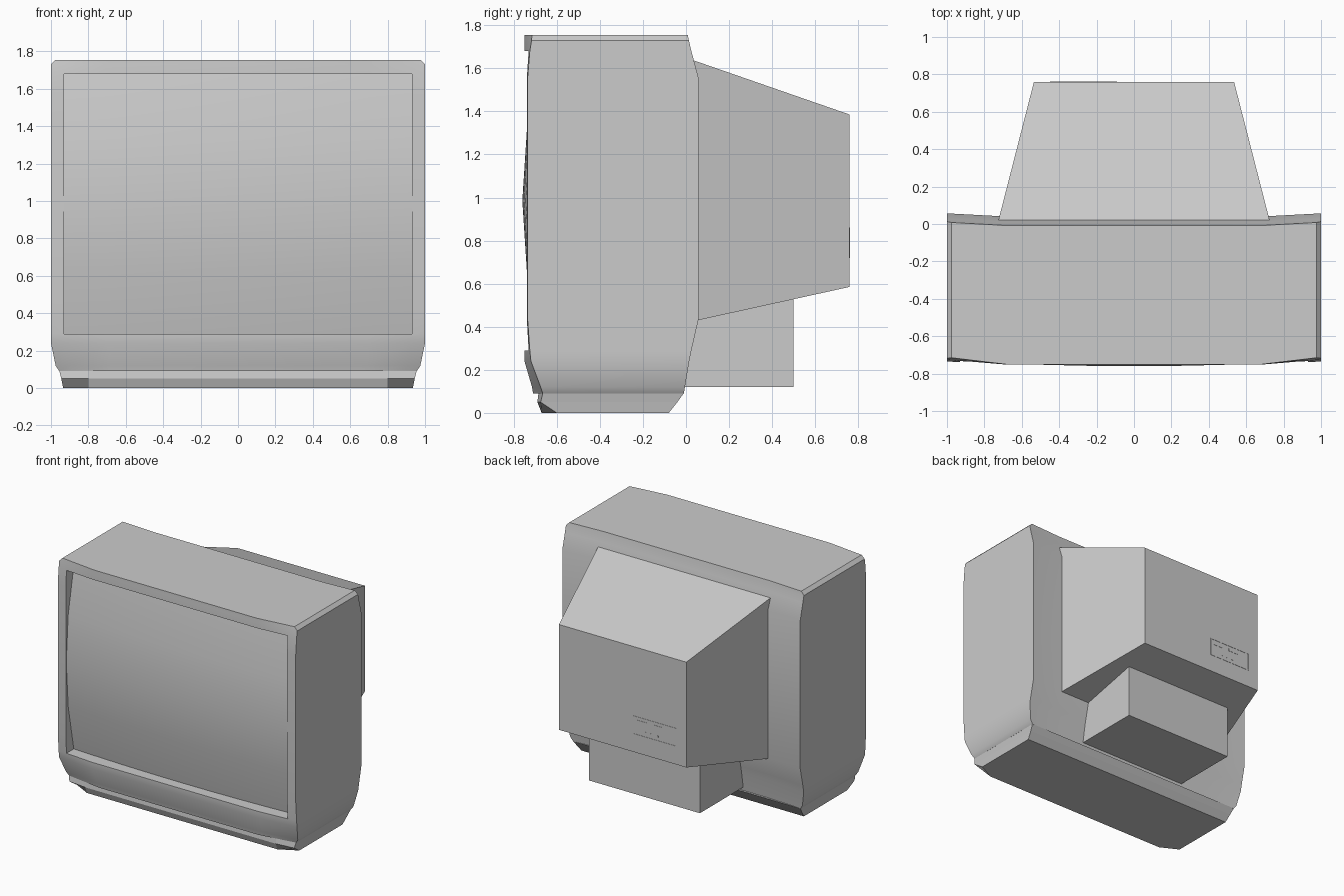
import bpy
import bmesh

cube = bpy.data.objects.get("Cube")
if cube:
    bpy.data.objects.remove(cube, do_unlink=True)

GREY = (0.6, 0.6, 0.6, 1.0)
plastic = bpy.data.materials.new("grey_plastic")
plastic.use_nodes = True
plastic.diffuse_color = GREY
plastic.node_tree.nodes["Principled BSDF"].inputs["Base Color"].default_value = GREY


def finish(bm, name, smooth=None):
    """Turn a bmesh into a named object with the plastic material."""
    mesh = bpy.data.meshes.new(name)
    bm.to_mesh(mesh)
    bm.free()
    mesh.materials.append(plastic)
    obj = bpy.data.objects.new(name, mesh)
    bpy.context.collection.objects.link(obj)
    if smooth:
        bpy.ops.object.select_all(action="DESELECT")
        obj.select_set(True)
        bpy.context.view_layer.objects.active = obj
        bpy.ops.object.shade_smooth_by_angle(angle=smooth)
    return obj


def loft(rings):
    """Skin a stack of equal rings and cap both ends."""
    bm = bmesh.new()
    loops = [[bm.verts.new(p) for p in ring] for ring in rings]
    n = len(loops[0])
    for low, high in zip(loops, loops[1:]):
        for i in range(n):
            j = (i + 1) % n
            bm.faces.new((low[i], low[j], high[j], high[i]))
    bm.faces.new(loops[0][::-1])
    bm.faces.new(loops[-1])
    bmesh.ops.recalc_face_normals(bm, faces=bm.faces)
    return bm


def box(name, low, high):
    x0, y0, z0 = low
    x1, y1, z1 = high
    rings = [[(x0, y0, z), (x1, y0, z), (x1, y1, z), (x0, y1, z)] for z in (z0, z1)]
    return finish(loft(rings), name)


# Cabinet: bowed front, slightly hollow back, stacked by height
HALF_W, LOW, HIGH = 0.93, 0.29, 1.68


def cabinet_ring(z, w, side_y, mid_y, back_y):
    ring = []
    for f in (-1, -HALF_W, -0.7, 0.7, HALF_W, 1):
        t = max(0, (abs(f) - 0.7) / 0.3)
        ring.append((f * w, mid_y + (side_y - mid_y) * t, z))
    for f in (1, 0.72, -0.72, -1):
        ring.append((f * w, back_y - (0.015 if abs(f) < 1 else 0), z))
    return ring


# height, half width, front at sides, front at middle, back
levels = [
    (0.09, 0.955, -0.665, -0.71, -0.01),
    (0.12, 0.975, -0.675, -0.715, -0.005),
    (0.24, 1.0, -0.72, -0.75, 0.015),
    (LOW, 1.0, -0.725, -0.75, 0.025),
    (0.43, 1.0, -0.735, -0.75, 0.057),
    (1.56, 1.0, -0.735, -0.75, 0.057),
    (HIGH, 1.0, -0.725, -0.75, 0.025),
    (1.73, 1.0, -0.717, -0.75, 0.013),
    (1.755, 0.975, -0.715, -0.75, 0.008),
]
bm = loft([cabinet_ring(*lv) for lv in levels])

# Screen opening with walls running inward
opening = []
for f in bm.faces:
    c = f.calc_center_median()
    if c.y < -0.7 and abs(c.x) < HALF_W and LOW < c.z < HIGH:
        opening.append(f)
bmesh.ops.delete(bm, geom=opening, context="FACES")
rim = [e for e in bm.edges if e.is_boundary]
walls = bmesh.ops.extrude_edge_only(bm, edges=rim)["geom"]
for v in walls:
    if isinstance(v, bmesh.types.BMVert):
        v.co.y = -0.6
bmesh.ops.recalc_face_normals(bm, faces=bm.faces)
finish(bm, "cabinet", 0.6)

# Bulging picture tube glass
bm = bmesh.new()
bmesh.ops.create_grid(bm, x_segments=8, y_segments=4, size=1)
mid_z, half_h = (LOW + HIGH) / 2, (HIGH - LOW) / 2
for v in bm.verts:
    u, t = v.co.x, v.co.y
    v.co = (u * HALF_W, -0.76 + 0.027 * u * u + 0.09 * t * t, mid_z + t * half_h)
finish(bm, "screen", 0.6)

# Base plinth with cut front corners
plinth = []
for z, w, side_y, mid_y, back_y in (
    (0.0, 0.935, -0.6, -0.67, -0.08),
    (0.05, 0.945, -0.675, -0.69, -0.04),
    (0.092, 0.955, -0.665, -0.685, -0.01),
):
    plinth.append([(-w, side_y, z), (-0.8, mid_y, z), (0.8, mid_y, z),
                   (w, side_y, z), (w, back_y, z), (-w, back_y, z)])
finish(loft(plinth), "base")

# Tapered tube housing at the back
housing = []
for y, w, z0, z1 in ((0.0, 0.73, 0.418, 1.649), (0.76, 0.535, 0.585, 1.385)):
    housing.append([(-w, y, z0), (w, y, z0), (w, y, z1), (-w, y, z1)])
finish(loft(housing), "tube_housing")

# Lower electronics box
box("rear_box", (-0.467, -0.05, 0.12), (0.467, 0.5, 0.7))

# Connector panel on the housing: thin frame with sockets
X0, X1, Z0, Z1 = -0.45, -0.09, 0.72, 0.86
Y0, Y1, T = 0.758, 0.762, 0.005
for name, a, b in (
    ("panel_bottom", (X0, Z0), (X1, Z0 + T)),
    ("panel_top", (X0, Z1 - T), (X1, Z1)),
    ("panel_side_a", (X0, Z0), (X0 + T, Z1)),
    ("panel_side_b", (X1 - T, Z0), (X1, Z1)),
):
    box(name, (a[0], Y0, a[1]), (b[0], Y1, b[1]))
for i, x in enumerate((-0.34, -0.2)):
    box(f"socket_{i}", (x, Y0, 0.815), (x + 0.08, Y1, 0.835))
for i in range(3):
    x = -0.3 + i * 0.05
    box(f"small_socket_{i}", (x, Y0, 0.75), (x + 0.015, Y1, 0.762))
